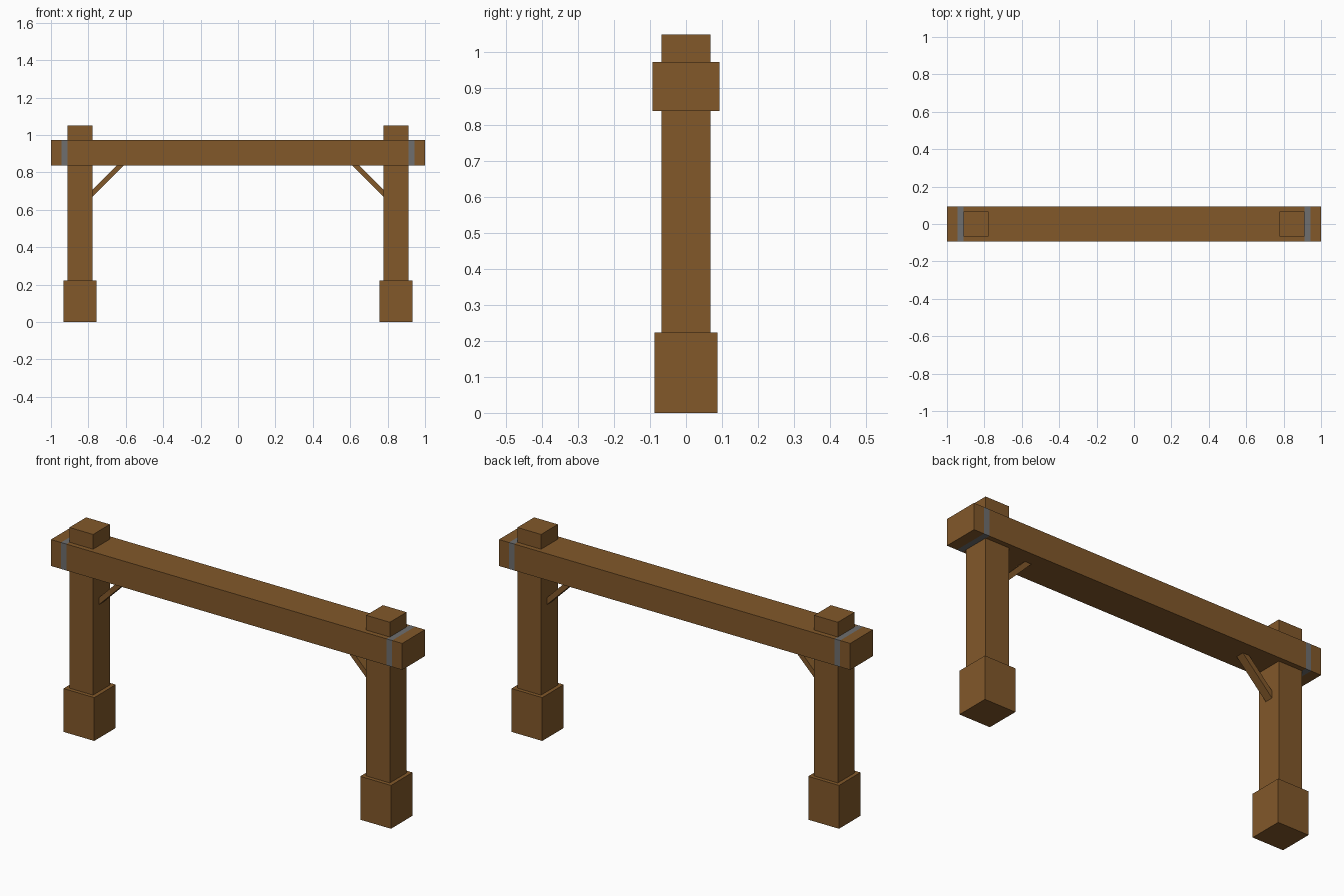
import bpy, bmesh, math
from mathutils import Matrix, Vector

if "Cube" in bpy.data.objects:
    bpy.data.objects.remove(bpy.data.objects["Cube"])


def material(name, color):
    mat = bpy.data.materials.new(name)
    mat.diffuse_color = (*color, 1)
    mat.use_nodes = True
    mat.node_tree.nodes["Principled BSDF"].inputs["Base Color"].default_value = mat.diffuse_color
    return mat


wood = material("wood", (0.223, 0.098, 0.023))
steel = material("steel", (0.156, 0.156, 0.156))


def box_mesh(size):
    bm = bmesh.new()
    bmesh.ops.create_cube(bm, size=1, matrix=Matrix.Diagonal((*size, 1)))
    return bm


def finish(bm, name, location, tilt=0, mats=(wood,)):
    mesh = bpy.data.meshes.new(name)
    bm.to_mesh(mesh)
    bm.free()
    for mat in mats:
        mesh.materials.append(mat)
    obj = bpy.data.objects.new(name, mesh)
    obj.location = location
    obj.rotation_euler.y = tilt
    bpy.context.collection.objects.link(obj)
    return obj


# Cross beam, sliced so the metal bands lie flush in its surface
BAND = (0.912, 0.943)
beam = box_mesh((2.0, 0.186, 0.136))
for x in (-BAND[1], -BAND[0], BAND[0], BAND[1]):
    bmesh.ops.bisect_plane(beam, geom=beam.verts[:] + beam.edges[:] + beam.faces[:],
                           plane_co=Vector((x, 0, 0)), plane_no=Vector((1, 0, 0)))
for face in beam.faces:
    if BAND[0] < abs(face.calc_center_median().x) < BAND[1]:
        face.material_index = 1
finish(beam, "cross_beam", (0, 0, 0.906), mats=(wood, steel))

# Posts, footings and diagonal braces on both sides
for side, label in ((-1, "left"), (1, "right")):
    x = side * 0.845
    finish(box_mesh((0.175, 0.175, 0.223)), label + "_footing", (x, 0, 0.1115))
    finish(box_mesh((0.135, 0.136, 0.827)), label + "_post", (x, 0, 0.6365))
    finish(box_mesh((0.25, 0.043, 0.026)), label + "_brace",
           (side * 0.702, 0, 0.764), tilt=side * math.radians(45))
